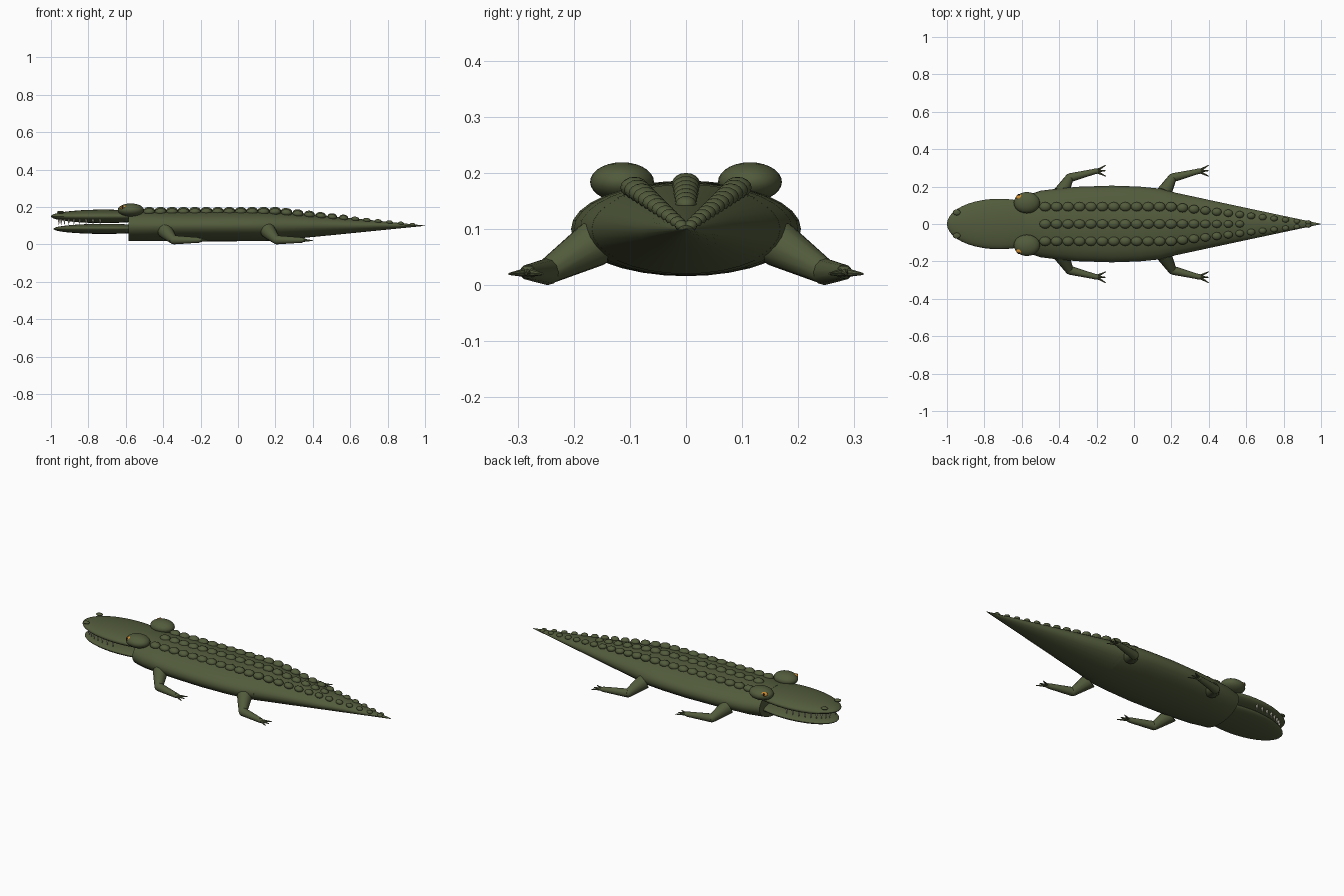
import bpy, math
from mathutils import Vector

if "Cube" in bpy.data.objects:
    bpy.data.objects.remove(bpy.data.objects["Cube"])


def material(name, rgb):
    m = bpy.data.materials.new(name)
    m.diffuse_color = (*rgb, 1)
    m.use_nodes = True
    m.node_tree.nodes["Principled BSDF"].inputs["Base Color"].default_value = m.diffuse_color
    return m


GREEN = material("olive green", (0.085, 0.105, 0.045))
AMBER = material("amber", (0.65, 0.27, 0.03))
BLACK = material("black", (0.01, 0.01, 0.01))
IVORY = material("ivory", (0.8, 0.77, 0.62))


def finish(ob, name, mat, angle=40):
    ob.name = name
    ob.data.materials.clear()
    ob.data.materials.append(mat)
    bpy.ops.object.select_all(action='DESELECT')
    ob.select_set(True)
    bpy.context.view_layer.objects.active = ob
    bpy.ops.object.transform_apply(location=False, rotation=False, scale=True)
    bpy.ops.object.shade_smooth_by_angle(angle=math.radians(angle))
    return ob


def ellipsoid(name, mat, loc, radii, seg=16, rings=10, tilt=0):
    bpy.ops.mesh.primitive_uv_sphere_add(segments=seg, ring_count=rings, radius=1,
                                         location=loc, rotation=(0, tilt, 0))
    ob = bpy.context.object
    ob.scale = radii
    return finish(ob, name, mat)


def limb(name, mat, a, b, r1, r2, seg=12):
    a, b = Vector(a), Vector(b)
    d = b - a
    bpy.ops.mesh.primitive_cone_add(vertices=seg, radius1=r1, radius2=r2,
                                    depth=d.length, location=(a + b) / 2)
    ob = bpy.context.object
    ob.rotation_euler = d.to_track_quat('Z', 'Y').to_euler()
    return finish(ob, name, mat)


def loft(name, mat, sections, seg=32):
    # elliptical rings along x: (x, half width, half height)
    verts, faces = [], []
    for x, w, h in sections:
        for i in range(seg):
            t = 2 * math.pi * i / seg
            verts.append((x, w * math.cos(t), 0.1 + h * math.sin(t)))
    for k in range(len(sections) - 1):
        for i in range(seg):
            j = (i + 1) % seg
            faces.append((k * seg + i, k * seg + j, (k + 1) * seg + j, (k + 1) * seg + i))
    n = (len(sections) - 1) * seg
    faces.append(tuple(reversed(range(seg))))
    faces.append(tuple(range(n, n + seg)))
    me = bpy.data.meshes.new(name)
    me.from_pydata(verts, [], faces)
    ob = bpy.data.objects.new(name, me)
    bpy.context.collection.objects.link(ob)
    return finish(ob, name, mat)


# trunk and tail
loft("body", GREEN, [(-0.585, 0.15, 0.083), (-0.5, 0.178, 0.083), (-0.4, 0.19, 0.083),
                     (-0.3, 0.199, 0.083), (-0.12, 0.205, 0.084), (0.03, 0.2, 0.083),
                     (0.14, 0.189, 0.082), (0.22, 0.168, 0.078)])
loft("tail", GREEN, [(0.2, 0.172, 0.08), (0.6, 0.086, 0.041), (1.0, 0.001, 0.001)])

# jaws
ellipsoid("upper_jaw", GREEN, (-0.72, 0, 0.15), (0.28, 0.135, 0.036), 40, 20)
ellipsoid("lower_jaw", GREEN, (-0.715, 0, 0.083), (0.272, 0.128, 0.027), 40, 20)

# teeth around the mouth rim
for s in (-1, 1):
    for i in range(9):
        t = math.radians(14 + 9 * i)
        x = -0.72 - 0.245 * math.cos(t)
        y = s * 0.114 * math.sin(t)
        limb("tooth", IVORY, (x, y, 0.136), (x, y, 0.104), 0.007, 0.001, 6)

# brows, eyes, nostrils
for s in (-1, 1):
    ellipsoid("eye_mound", GREEN, (-0.573, s * 0.114, 0.184), (0.07, 0.057, 0.035), 24, 14)
    ellipsoid("eye", AMBER, (-0.61, s * 0.142, 0.196), (0.021, 0.017, 0.013))
    ellipsoid("pupil", BLACK, (-0.616, s * 0.154, 0.199), (0.007, 0.006, 0.008), 10, 6)
    ellipsoid("nostril", GREEN, (-0.948, s * 0.062, 0.172), (0.02, 0.016, 0.007))

# rows of back scutes, shrinking along the tail
for row in (-1, 0, 1):
    for i in range(24 if row else 18):
        x = -0.475 + 0.0612 * i
        k = 1 if x < 0.21 else (1 - x) / 0.79
        size = 0.45 + 0.55 * k
        y = row * 0.092 * k
        z = 0.1 + (0.074 if row else 0.081) * k
        ellipsoid("scute", GREEN, (x, y, z), (0.031 * size, 0.025 * size, 0.019 * size),
                  12, 8, 0 if k == 1 else 0.1)

# legs with three-toed feet
for dx, part in ((0, "front"), (0.55, "rear")):
    for s in (-1, 1):
        shoulder = (-0.39 + dx, s * 0.165, 0.073)
        elbow = (-0.345 + dx, s * 0.247, 0.024)
        wrist = (-0.205 + dx, s * 0.282, 0.023)
        limb(part + "_upper_leg", GREEN, shoulder, elbow, 0.042, 0.023)
        ellipsoid(part + "_knee", GREEN, elbow, (0.023, 0.023, 0.023), 12, 8)
        limb(part + "_lower_leg", GREEN, elbow, wrist, 0.024, 0.014)
        ellipsoid(part + "_foot", GREEN, wrist, (0.02, 0.015, 0.012), 12, 8)
        for ty in (0.255, 0.285, 0.315):
            limb(part + "_toe", GREEN, wrist, (-0.15 + dx, s * ty, 0.02), 0.009, 0.002, 8)
